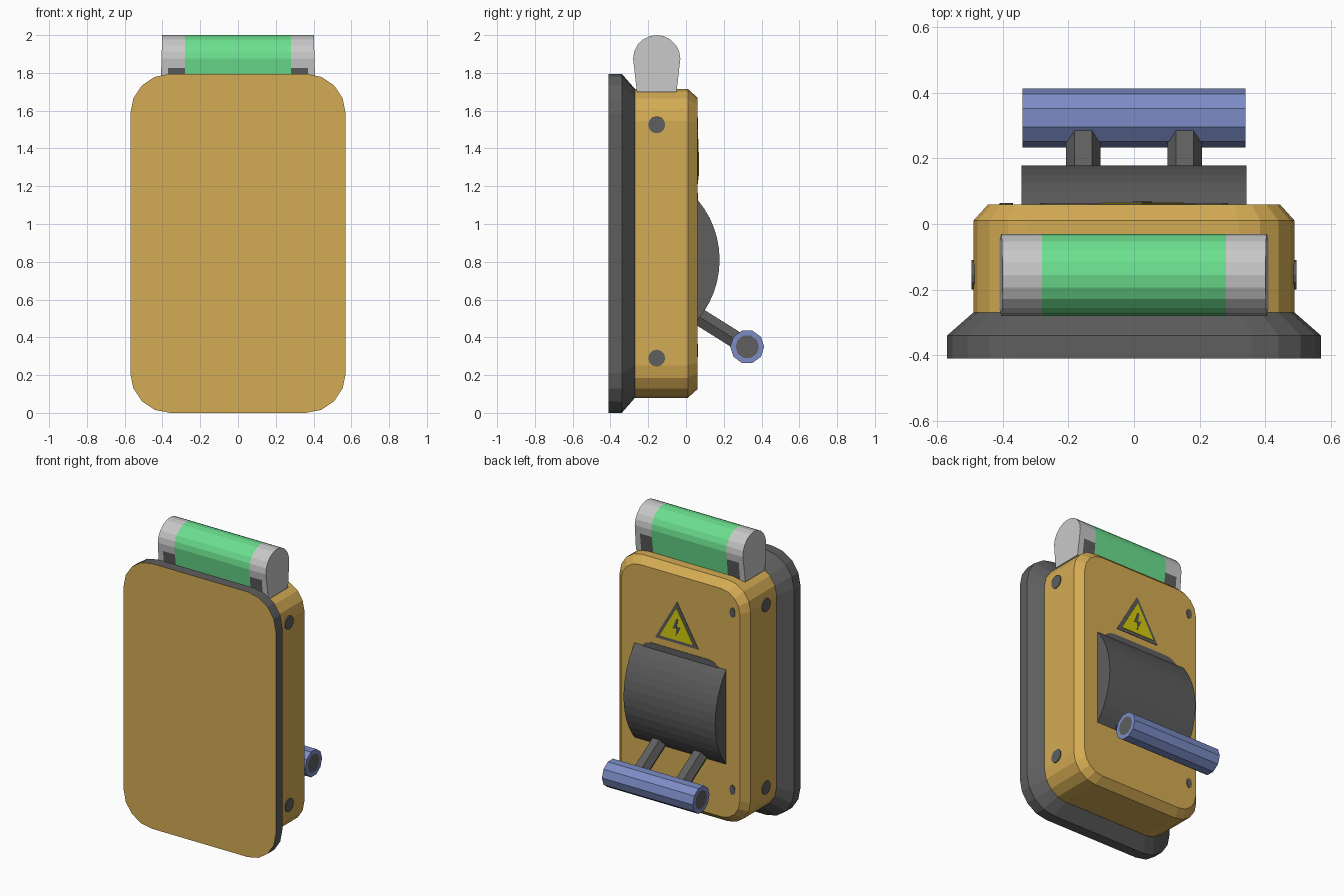
import bpy, bmesh, math
from mathutils import Vector

if "Cube" in bpy.data.objects:
    bpy.data.objects.remove(bpy.data.objects["Cube"])


def srgb(h):
    c = [int(h[i:i + 2], 16) / 255 for i in (0, 2, 4)]
    return [x / 12.92 if x < 0.04045 else ((x + 0.055) / 1.055) ** 2.4 for x in c] + [1]


def material(name, h):
    m = bpy.data.materials.new(name)
    m.diffuse_color = srgb(h)
    m.use_nodes = True
    m.node_tree.nodes["Principled BSDF"].inputs["Base Color"].default_value = m.diffuse_color
    return m


YELLOW = material("ochre_paint", "D4AB53")
DARK = material("dark_grey", "5E5E5E")
BLUE = material("blue_grip", "7C8CC6")
GREEN = material("green_glass", "6CE08F")
PALE = material("pale_grey", "C8C8C8")
SIGN = material("sign_yellow", "D4CB0C")


def finish(name, bm, mats, rule=None):
    bmesh.ops.recalc_face_normals(bm, faces=bm.faces)
    if rule:
        for f in bm.faces:
            f.material_index = rule(f)
    me = bpy.data.meshes.new(name)
    bm.to_mesh(me)
    bm.free()
    for m in mats:
        me.materials.append(m)
    ob = bpy.data.objects.new(name, me)
    bpy.context.collection.objects.link(ob)
    return ob


def loft(loops):
    """Skin a row of equal-length closed loops and cap both ends."""
    bm = bmesh.new()
    rings = [[bm.verts.new(p) for p in loop] for loop in loops]
    for a, b in zip(rings, rings[1:]):
        for i in range(len(a)):
            j = (i + 1) % len(a)
            bm.faces.new((a[i], a[j], b[j], b[i]))
    bm.faces.new(rings[0])
    bm.faces.new(rings[-1])
    return bm


def rounded(y, hw, z0, z1, r, seg=4):
    """Rounded rectangle loop in the xz plane."""
    pts = []
    corners = [(hw - r, z1 - r), (-hw + r, z1 - r), (-hw + r, z0 + r), (hw - r, z0 + r)]
    for k, (cx, cz) in enumerate(corners):
        for i in range(seg + 1):
            a = math.pi / 2 * (k + i / seg)
            pts.append((cx + r * math.cos(a), y, cz + r * math.sin(a)))
    return pts


def along_x(profile, x0, x1):
    return loft([[(x, y, z) for y, z in profile] for x in (x0, x1)])


def plate(name, pts, y0, y1, mat):
    finish(name, loft([[(x, y, z) for x, z in pts] for y in (y0, y1)]), [mat])


def circle(cy, cz, r, n, a0=0):
    return [(cy + r * math.cos(a0 + math.tau * i / n),
             cz + r * math.sin(a0 + math.tau * i / n)) for i in range(n)]


# Mounting plate: dark rim, painted flat face
finish("mounting_plate", loft([
    rounded(-0.41, 0.57, 0, 1.795, 0.21),
    rounded(-0.34, 0.57, 0, 1.795, 0.21),
    rounded(-0.27, 0.49, 0.08, 1.715, 0.17)]),
    [DARK, YELLOW], lambda f: int(f.normal.y < -0.9))

# Housing box with chamfered face
finish("housing", loft([
    rounded(-0.275, 0.49, 0.08, 1.715, 0.17),
    rounded(0.01, 0.49, 0.08, 1.715, 0.17),
    rounded(0.06, 0.445, 0.125, 1.67, 0.14)]), [YELLOW])

# Curved drum the lever turns in
R = (0.32 ** 2 + 0.118 ** 2) / (2 * 0.118)
half = math.asin(0.32 / R)
arc = [(0.178 - R + R * math.cos(a), 0.81 + R * math.sin(a))
       for a in [half * (i / 6 - 1) for i in range(13)]]
finish("lever_drum", along_x([(0.03, 0.49)] + arc + [(0.03, 1.13)], -0.343, 0.343), [DARK])

# Dark slot edge above the drum
plate("slot_edge", [(x, z) for x, y, z in rounded(0, 0.31, 0.9, 1.165, 0.1)], 0.055, 0.063, DARK)

# Two hexagonal lever arms
start, end = Vector((0, 0.02, 0.54)), Vector((0, 0.32, 0.352))
side = (end - start).normalized().cross(Vector((1, 0, 0)))
for label, cx in (("left", -0.155), ("right", 0.155)):
    ring = [Vector((cx + u, 0, 0)) + side * v for u, v in circle(0, 0, 0.0525, 6)]
    finish("lever_arm_" + label, loft([[p + q for p in ring] for q in (start, end)]), [DARK])

# Grip with dark inset ends
bm = along_x(circle(0.324, 0.35, 0.09, 10), -0.34, 0.34)
bm.normal_update()
caps = [f for f in bm.faces if abs(f.normal.x) > 0.9]
bmesh.ops.inset_individual(bm, faces=caps, thickness=0.028)
inner = set(caps)
finish("grip", bm, [BLUE, DARK], lambda f: int(f in inner))

# Signal lamp: rounded top, green centre, pale ends with dark feet
prof = [(-0.05, 1.70)] + [(-0.155 + 0.125 * math.cos(a), 1.875 + 0.125 * math.sin(a))
                          for a in [math.pi * i / 10 for i in range(11)]] + [(-0.26, 1.70)]
bm = along_x(prof, -0.41, 0.41)
for v in bm.verts:
    v.co.x *= 1 - 0.07 * max(0, v.co.z - 1.7)
for co, no in [((x, 0, 0), (1, 0, 0)) for x in (-0.37, -0.28, 0.28, 0.37)] + [((0, 0, 1.825), (0, 0, 1))]:
    bmesh.ops.bisect_plane(bm, geom=bm.verts[:] + bm.edges[:] + bm.faces[:],
                           plane_co=co, plane_no=no, dist=1e-5)


def lamp_colour(f):
    c = f.calc_center_median()
    if abs(c.x) < 0.28:
        return 0
    return 2 if abs(c.x) < 0.37 and c.z < 1.825 and abs(f.normal.x) < 0.5 else 1


finish("signal_lamp", bm, [GREEN, PALE, DARK], lamp_colour)

# Side bolts
for s, label in ((-1, "left"), (1, "right")):
    for z, level in ((0.29, "lower"), (1.525, "upper")):
        finish(f"bolt_{level}_{label}",
               along_x(circle(-0.155, z, 0.045, 12), s * 0.486, s * 0.495), [DARK])

# Small face screws
for z, level in ((0.33, "lower"), (1.53, "upper")):
    plate("face_screw_" + level, [(-0.39 + (x * 0.6), z + w) for x, w in circle(0, 0, 0.035, 8)],
          0.056, 0.064, DARK)

# Warning sign: border, yellow field, bolt
SX, SZ = 0.025, 1.305


def tri(r):
    return [(SX + u, SZ + v) for u, v in circle(0, 0, r, 3, math.pi / 2)]


plate("sign_border", tri(0.188), 0.056, 0.063, DARK)
plate("sign_field", tri(0.145), 0.060, 0.066, SIGN)
bolt = [(0.0, 0.075), (0.03, 0.0), (0.0, 0.008), (0.006, -0.05),
        (-0.028, 0.022), (0.0, 0.014), (-0.012, 0.07)]
plate("sign_bolt", [(SX + x, SZ + z) for x, z in bolt], 0.063, 0.069, DARK)
